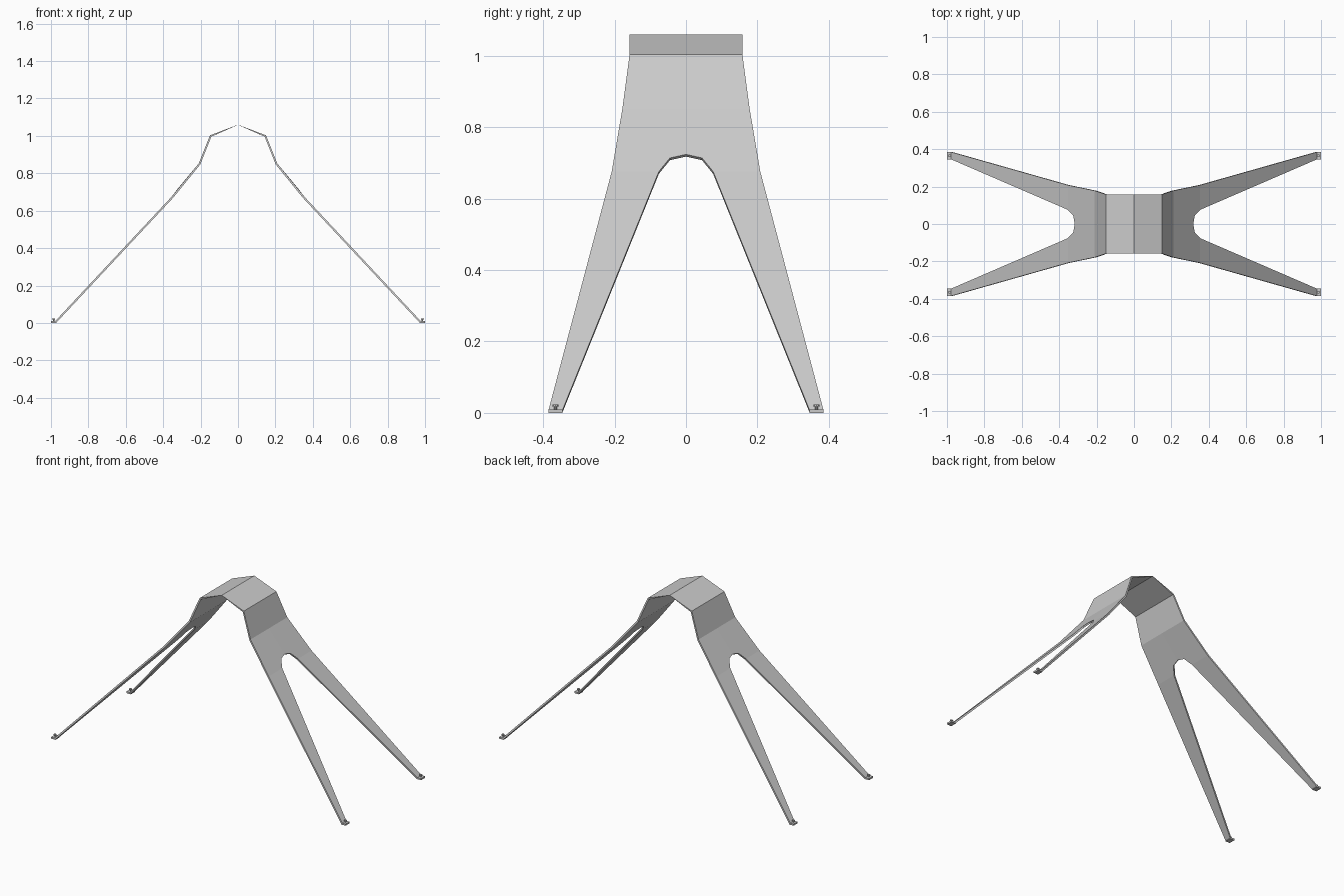
import bpy, bmesh
from mathutils import Matrix

if "Cube" in bpy.data.objects:
    bpy.data.objects.remove(bpy.data.objects["Cube"])


def finish(name, bm, clip=False):
    """Make an object from one quarter and mirror it across x and y."""
    me = bpy.data.meshes.new(name)
    bm.to_mesh(me)
    bm.free()
    ob = bpy.data.objects.new(name, me)
    bpy.context.collection.objects.link(ob)
    m = ob.modifiers.new("mirror", 'MIRROR')
    m.use_axis = (True, True, False)
    m.use_clip = clip
    m.use_mirror_merge = clip
    m.merge_threshold = 0.0005
    return ob


# folded sheet frame: quarter outline from the ridge to the foot
P = {
    'ridge_in': (0, 0, 1.06), 'ridge_out': (0, 0.158, 1.06),
    'bend1_in': (0.15, 0, 1.003), 'bend1_out': (0.15, 0.158, 1.003),
    'bend2_in': (0.21, 0, 0.853), 'bend2_out': (0.21, 0.178, 0.853),
    'arch0': (0.317, 0, 0.724), 'arch1': (0.325, 0.045, 0.714),
    'arch2': (0.354, 0.076, 0.676), 'bend3_out': (0.354, 0.208, 0.676),
    'foot_in': (0.979, 0.346, 0.008), 'foot_out': (0.979, 0.385, 0.008),
}
faces = [
    ('ridge_in', 'bend1_in', 'bend1_out', 'ridge_out'),
    ('bend1_in', 'bend2_in', 'bend2_out', 'bend1_out'),
    ('bend2_in', 'arch0', 'arch1', 'arch2', 'bend3_out', 'bend2_out'),
    ('arch2', 'foot_in', 'foot_out', 'bend3_out'),
]
bm = bmesh.new()
v = {k: bm.verts.new(p) for k, p in P.items()}
for f in faces:
    bm.faces.new([v[k] for k in f])
frame = finish("leg_frame", bm, clip=True)

# sheet thickness, thinning out toward the ridge
group = frame.vertex_groups.new(name="thickness")
for vert in frame.data.vertices:
    group.add([vert.index], 0.1 if vert.co.x < 0.01 else 1.0, 'REPLACE')
s = frame.modifiers.new("thickness", 'SOLIDIFY')
s.thickness = 0.01
s.offset = -1
s.vertex_group = "thickness"

# foot pads
bm = bmesh.new()
bmesh.ops.create_cube(bm, size=1, matrix=Matrix.Translation((0.985, 0.3655, 0.005))
                      @ Matrix.Diagonal((0.03, 0.039, 0.01, 1)))
finish("foot_pad", bm)

# bolts: thin stem with a wider head
bm = bmesh.new()
for radius, z0, z1 in ((0.004, 0.008, 0.019), (0.008, 0.018, 0.024)):
    bmesh.ops.create_cone(bm, cap_ends=True, segments=8, radius1=radius, radius2=radius,
                          depth=z1 - z0,
                          matrix=Matrix.Translation((0.986, 0.3655, (z0 + z1) / 2)))
finish("foot_bolt", bm)
